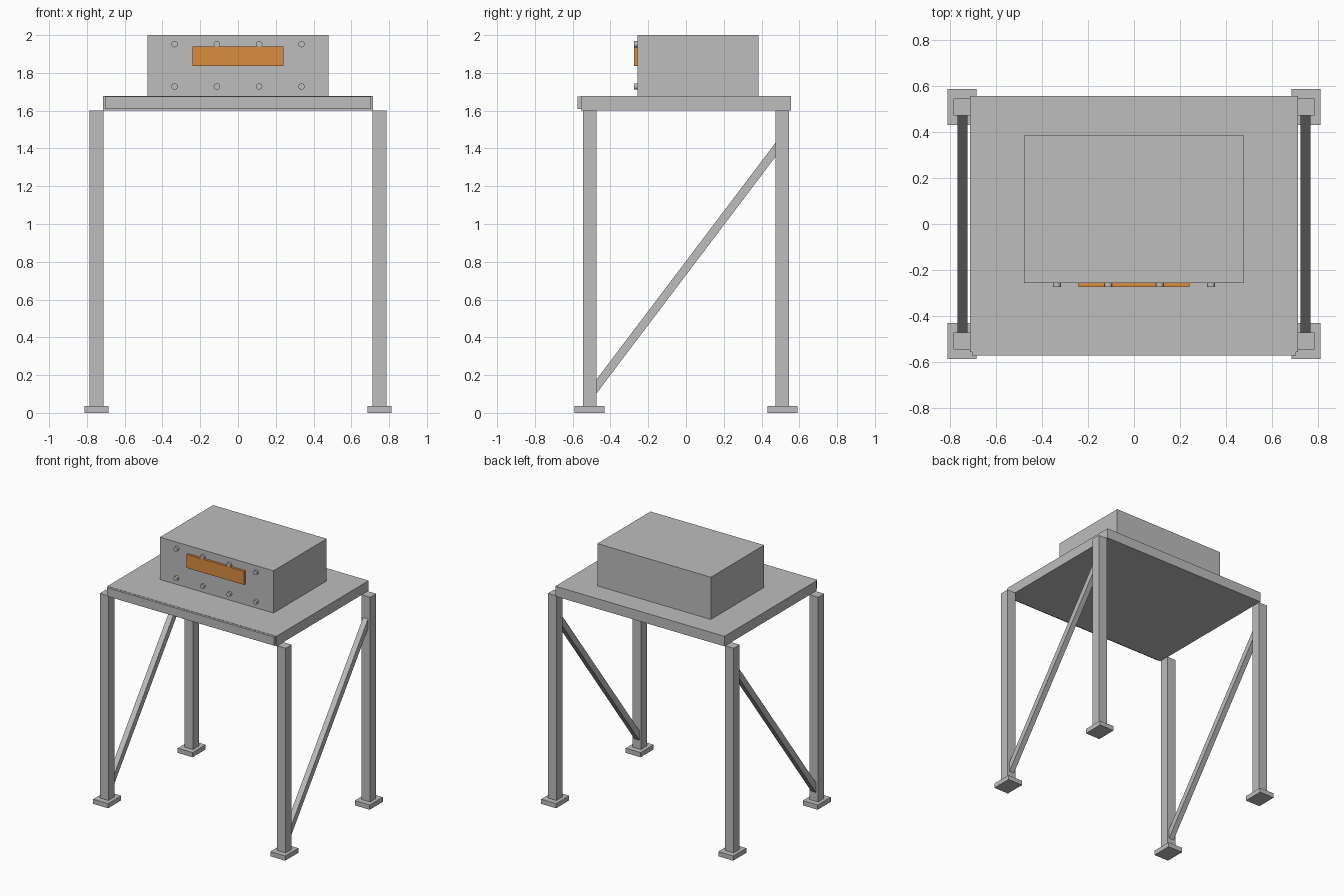
import bpy
import math

old = bpy.data.objects.get("Cube")
if old:
    bpy.data.objects.remove(old, do_unlink=True)


def material(name, colour):
    m = bpy.data.materials.new(name)
    m.use_nodes = True
    m.diffuse_color = (*colour, 1)
    m.node_tree.nodes["Principled BSDF"].inputs["Base Color"].default_value = (*colour, 1)
    return m


steel = material("steel grey", (0.51, 0.51, 0.51))
orange = material("panel orange", (0.70, 0.27, 0.05))


def mesh_object(name, verts, faces, mat):
    mesh = bpy.data.meshes.new(name)
    mesh.from_pydata(verts, [], faces)
    mesh.materials.append(mat)
    obj = bpy.data.objects.new(name, mesh)
    bpy.context.collection.objects.link(obj)
    return obj


def prism(name, profile, x0, x1, mat=steel):
    """Extrude a (y, z) profile, listed counter-clockwise, from x0 to x1."""
    n = len(profile)
    verts = [(x, y, z) for x in (x0, x1) for y, z in profile]
    faces = [tuple(reversed(range(n))), tuple(range(n, 2 * n))]
    faces += [(i, (i + 1) % n, (i + 1) % n + n, i + n) for i in range(n)]
    return mesh_object(name, verts, faces, mat)


def box(name, x, y, z, mat=steel):
    profile = [(y[0], z[0]), (y[1], z[0]), (y[1], z[1]), (y[0], z[1])]
    return prism(name, profile, x[0], x[1], mat)


def span(centre, size):
    return centre - size / 2, centre + size / 2


# Table top with its front trim plate
box("table_top", span(0, 1.43), span(0, 1.114), (1.6, 1.677))
box("front_trim", span(0, 1.41), (-0.574, -0.555), (1.61, 1.675))

# Legs and foot plates
for sx, side in ((-1, "right"), (1, "left")):
    for sy, end in ((-1, "front"), (1, "back")):
        cx, cy = sx * 0.749, sy * 0.51
        box(f"{end}_{side}_leg", span(cx, 0.073), span(cy, 0.073), (0.0, 1.6))
        box(f"{end}_{side}_foot", span(cx, 0.126), span(cy, 0.158), (0.0, 0.036))

    # Diagonal brace from the front leg's base to the back leg's top
    brace = [(-0.474, 0.103), (0.474, 1.356), (0.474, 1.43), (-0.474, 0.177)]
    prism(f"{side}_brace", brace, *span(sx * 0.747, 0.042))

# Control box and its front panel
box("control_box", span(0, 0.96), (-0.257, 0.385), (1.677, 2.0))
box("front_panel", span(0, 0.484), (-0.275, -0.257), (1.836, 1.939), orange)

# Two rows of bolts on the box front
for z in (1.728, 1.952):
    for i in range(4):
        x = (i - 1.5) * 0.224
        bpy.ops.mesh.primitive_cylinder_add(
            vertices=16, radius=0.017, depth=0.019,
            location=(x, -0.2655, z), rotation=(math.pi / 2, 0, 0))
        bolt = bpy.context.object
        bolt.name = "bolt"
        bolt.data.materials.append(steel)
        bpy.ops.object.shade_smooth_by_angle()
